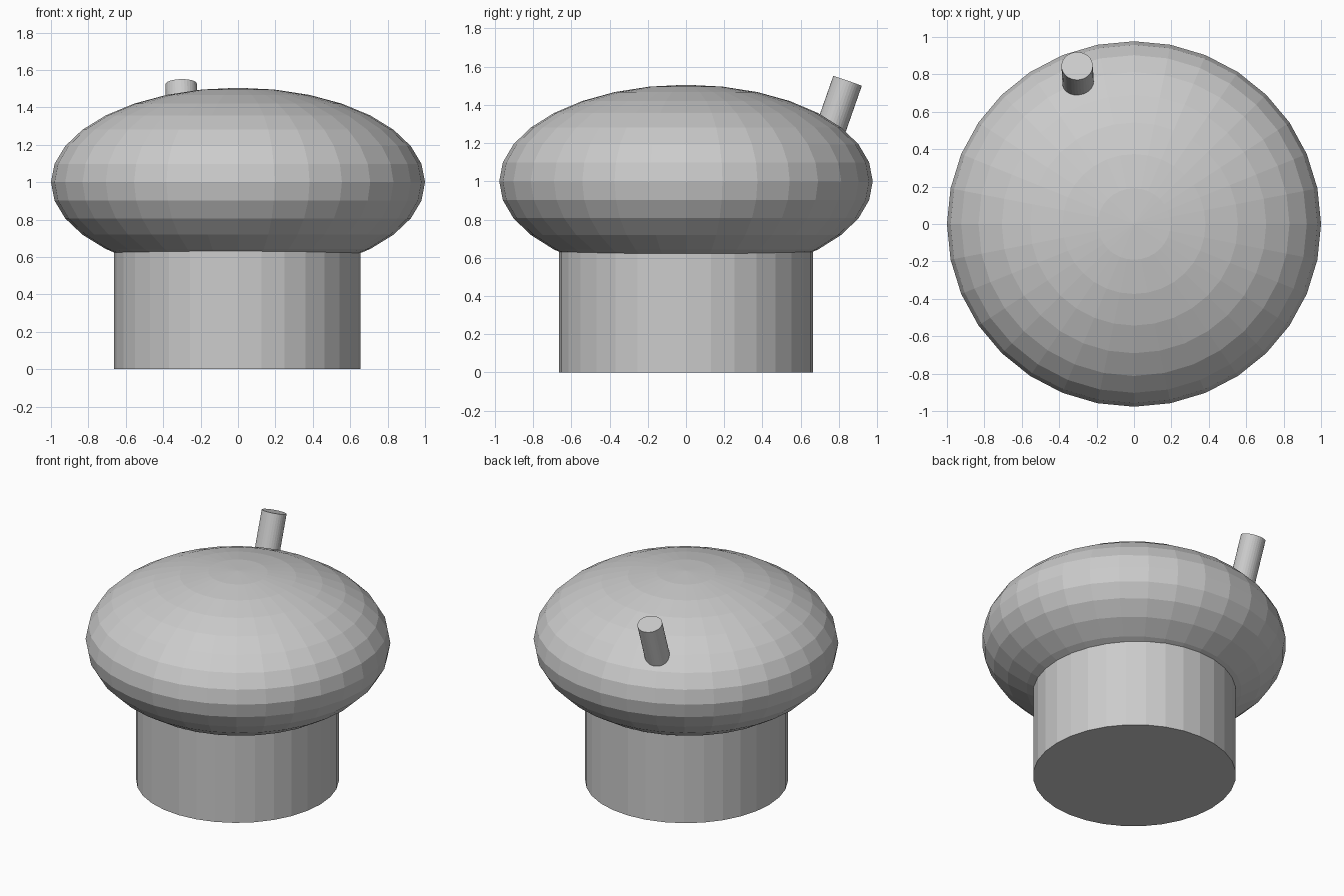
import bpy
from mathutils import Vector

if "Cube" in bpy.data.objects:
    bpy.data.objects.remove(bpy.data.objects["Cube"])


def cylinder(name, base, top, rx, ry):
    """Capped flat-shaded cylinder running from base to top."""
    base, top = Vector(base), Vector(top)
    axis = top - base
    bpy.ops.mesh.primitive_cylinder_add(vertices=32, radius=1, depth=axis.length,
                                        location=(base + top) / 2)
    obj = bpy.context.object
    obj.name = name
    obj.scale = (rx, ry, 1)
    # world X stays the cross-section's first axis
    obj.rotation_mode = 'QUATERNION'
    obj.rotation_quaternion = Vector((0, 0, 1)).rotation_difference(axis)
    return obj


# Squashed round cap
bpy.ops.mesh.primitive_uv_sphere_add(segments=32, ring_count=16, radius=1,
                                     location=(0, 0, 1.0))
cap = bpy.context.object
cap.name = "cap"
cap.scale = (1.0, 0.977, 0.505)

# Wide neck under the cap
cylinder("neck", (-0.004, 0, 0), (-0.004, 0, 0.95), 0.659, 0.664)

# Small tilted peg at the back of the cap
tip = Vector((-0.304, 0.845, 1.525))
lean = Vector((-0.02, 0.33, 0.944)).normalized()
cylinder("peg", tip - lean * 0.42, tip, 0.084, 0.079)
